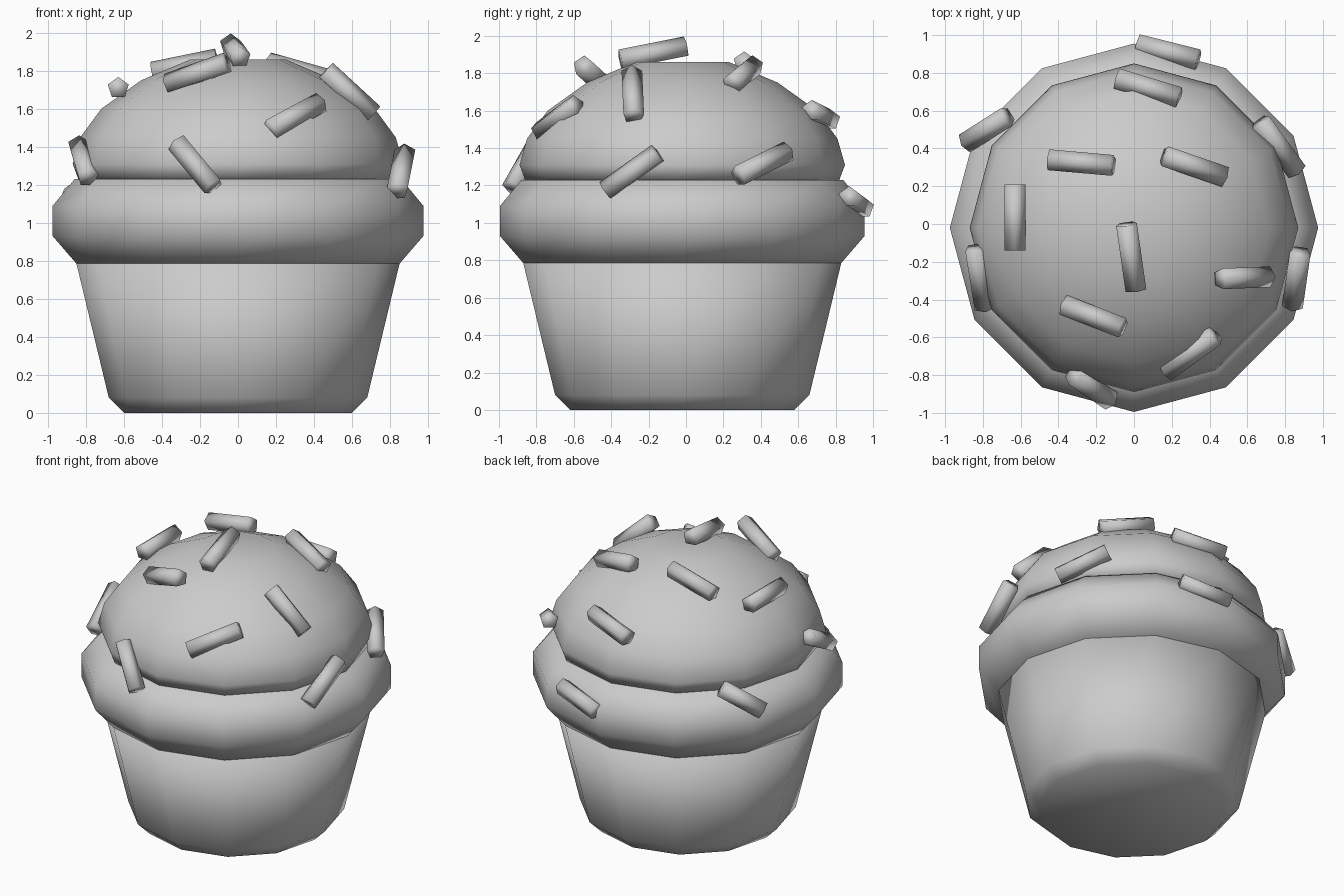
import bpy, bmesh
from math import radians, cos, sin, tau
from mathutils import Vector, Matrix

cube = bpy.data.objects.get("Cube")
if cube:
    bpy.data.objects.remove(cube)

grey = bpy.data.materials.new("plain_grey")
grey.use_nodes = True
grey.diffuse_color = (0.6, 0.6, 0.6, 1)
grey.node_tree.nodes["Principled BSDF"].inputs["Base Color"].default_value = grey.diffuse_color

SIDES = 12
CENTRE_Y = -0.02


def finish(name, bm):
    bmesh.ops.recalc_face_normals(bm, faces=bm.faces)
    for face in bm.faces:
        face.smooth = True
    mesh = bpy.data.meshes.new(name)
    bm.to_mesh(mesh)
    bm.free()
    mesh.materials.append(grey)
    obj = bpy.data.objects.new(name, mesh)
    bpy.context.collection.objects.link(obj)
    return obj


def lathe(name, profile):
    """Turn a (radius, height) profile around the vertical axis."""
    bm = bmesh.new()
    rings = []
    for r, z in profile:
        rings.append([bm.verts.new((r * cos(tau * i / SIDES),
                                    CENTRE_Y + r * sin(tau * i / SIDES), z))
                      for i in range(SIDES)])
    for low, high in zip(rings, rings[1:]):
        for i in range(SIDES):
            j = (i + 1) % SIDES
            bm.faces.new((low[i], low[j], high[j], high[i]))
    bm.faces.new(rings[0])
    bm.faces.new(rings[-1])
    return finish(name, bm)


def sprinkle(name, start, end):
    """A short five-sided rod between two points."""
    a, b = Vector(start), Vector(end)
    axis = b - a
    bm = bmesh.new()
    bmesh.ops.create_cone(bm, cap_ends=True, segments=5, radius1=0.058,
                          radius2=0.058, depth=axis.length)
    turn = axis.to_track_quat('Z', 'Y').to_matrix().to_4x4()
    bm.transform(Matrix.Translation((a + b) / 2) @ turn)
    return finish(name, bm)


# Paper cup with a chamfered foot
lathe("cup", [(0.60, 0), (0.68, 0.08), (0.85, 0.785)])

# Bulging cake rim
lathe("cake_rim", [(0.85, 0.785), (0.975, 0.93), (0.975, 1.09), (0.86, 1.23)])

# Icing dome
lathe("icing_dome", [(0.84, 1.23), (0.87, 1.31), (0.83, 1.45), (0.72, 1.6),
                     (0.51, 1.75), (0.25, 1.86)])

# Sprinkles, each given by its two ends
ends = [
    ((0.02, 0.95, 1.08), (0.34, 0.87, 1.14)),
    ((-0.09, 0.77, 1.55), (0.24, 0.67, 1.60)),
    ((-0.45, 0.34, 1.79), (-0.11, 0.31, 1.86)),
    ((0.16, 0.36, 1.84), (0.48, 0.25, 1.75)),
    ((0.46, -0.29, 1.80), (0.71, -0.28, 1.57)),
    ((0.67, 0.54, 1.38), (0.86, 0.28, 1.25)),
    ((0.88, -0.15, 1.37), (0.84, -0.43, 1.17)),
    ((0.43, -0.59, 1.63), (0.17, -0.78, 1.49)),
    ((-0.32, -0.80, 1.42), (-0.13, -0.93, 1.19)),
    ((-0.37, -0.43, 1.73), (-0.06, -0.55, 1.84)),
    ((-0.04, 0.00, 1.94), (0.01, -0.35, 1.87)),
    ((-0.63, 0.21, 1.71), (-0.63, -0.14, 1.71)),
    ((-0.84, -0.13, 1.41), (-0.79, -0.44, 1.24)),
    ((-0.67, 0.57, 1.28), (-0.89, 0.43, 1.13)),
]
for number, (start, end) in enumerate(ends, 1):
    sprinkle(f"sprinkle_{number}", start, end)
